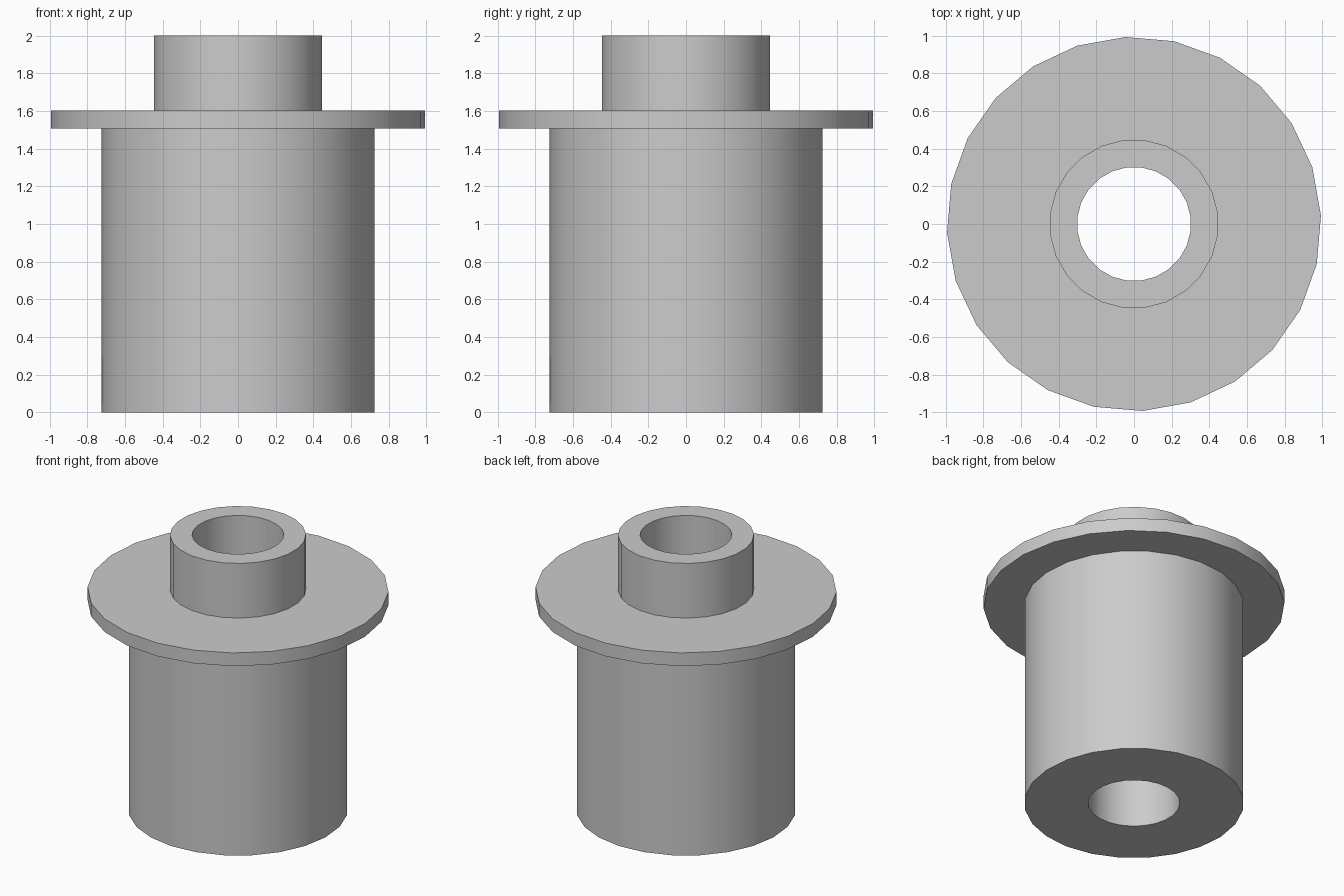
import bpy, bmesh
from math import radians, sin, cos, tau

SIDES = 24

cube = bpy.data.objects.get("Cube")
if cube:
    bpy.data.objects.remove(cube, do_unlink=True)

# Plain grey material
grey = bpy.data.materials.new("plain_grey")
grey.use_nodes = True
colour = (0.6, 0.6, 0.6, 1)
grey.diffuse_color = colour
grey.node_tree.nodes["Principled BSDF"].inputs["Base Color"].default_value = colour

# Profile rings: radius, height, turn of the first corner in degrees
BODY, FLANGE, COLLAR, BORE = (0.725, -2.4), (0.994, 2.65), (0.449, 7.5), (0.303, 7.5)
profile = [
    (BORE, 0), (BODY, 0), (BODY, 1.506),
    (FLANGE, 1.506), (FLANGE, 1.602),
    (COLLAR, 1.602), (COLLAR, 2), (BORE, 2),
]


def ring(bm, shape, z):
    r, turn = shape
    angles = [radians(turn) + tau * i / SIDES for i in range(SIDES)]
    return [bm.verts.new((r * cos(a), r * sin(a), z)) for a in angles]


# Hollow flanged sleeve, closed through the bore
bm = bmesh.new()
rings = [ring(bm, shape, z) for shape, z in profile]
for low, high in zip(rings, rings[1:] + rings[:1]):
    for i in range(SIDES):
        j = (i + 1) % SIDES
        bm.faces.new((low[i], low[j], high[j], high[i]))
bmesh.ops.recalc_face_normals(bm, faces=bm.faces)
mesh = bpy.data.meshes.new("flanged_sleeve")
bm.to_mesh(mesh)
bm.free()
mesh.materials.append(grey)

sleeve = bpy.data.objects.new("flanged_sleeve", mesh)
bpy.context.collection.objects.link(sleeve)
bpy.ops.object.select_all(action="DESELECT")
sleeve.select_set(True)
bpy.context.view_layer.objects.active = sleeve
bpy.ops.object.shade_smooth_by_angle(angle=radians(30))
